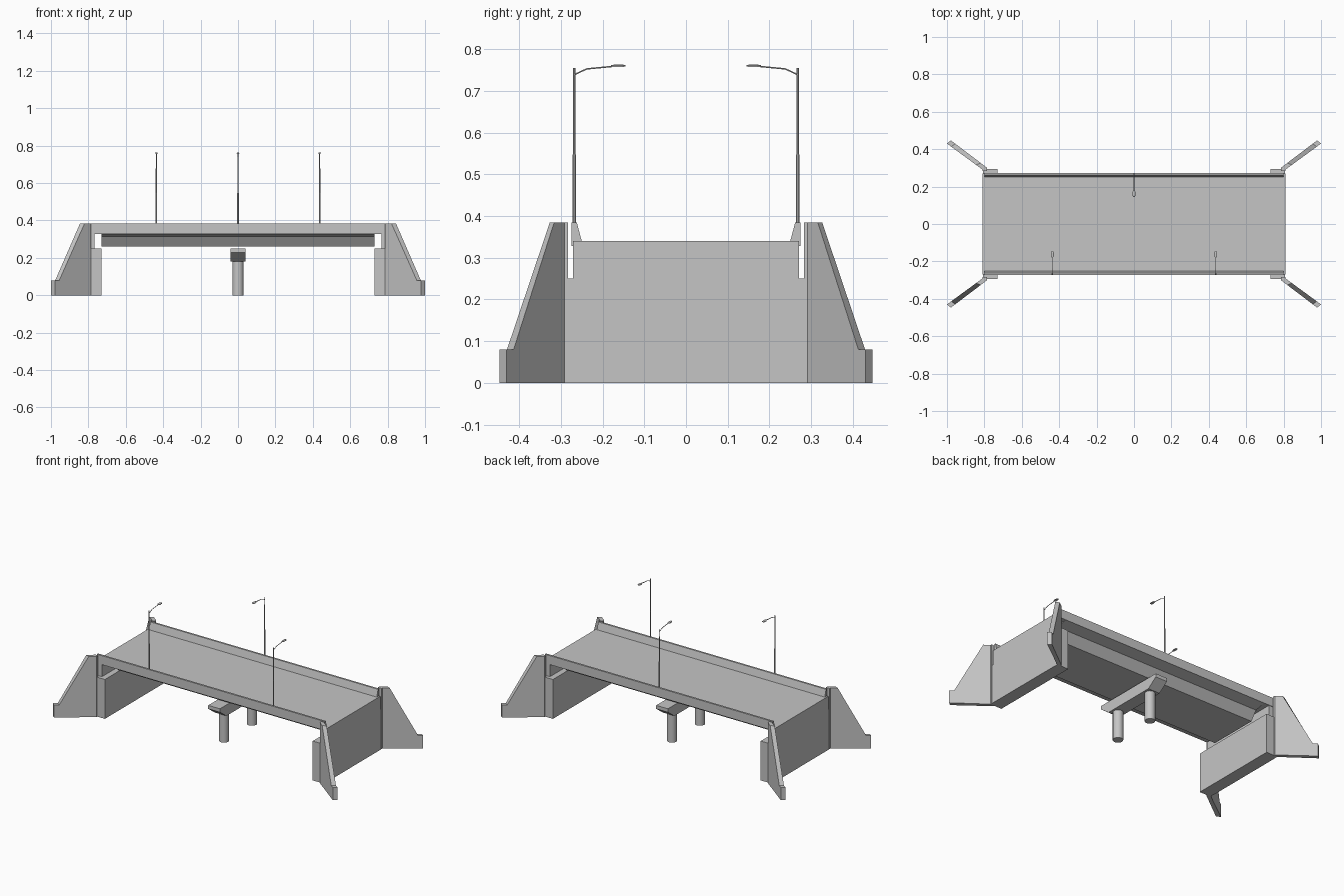
import bpy, bmesh, math
from mathutils import Vector

cube = bpy.data.objects.get("Cube")
if cube:
    bpy.data.objects.remove(cube, do_unlink=True)

concrete = bpy.data.materials.new("concrete_grey")
concrete.use_nodes = True
GREY = (0.56, 0.56, 0.56, 1)
concrete.diffuse_color = GREY
concrete.node_tree.nodes["Principled BSDF"].inputs["Base Color"].default_value = GREY


def loft(name, sections):
    """Skin a closed solid through matching rings of points."""
    bm = bmesh.new()
    rings = [[bm.verts.new(p) for p in ring] for ring in sections]
    n = len(rings[0])
    for a, b in zip(rings, rings[1:]):
        for i in range(n):
            j = (i + 1) % n
            bm.faces.new((a[i], a[j], b[j], b[i]))
    bm.faces.new(rings[0])
    bm.faces.new(rings[-1])
    bmesh.ops.recalc_face_normals(bm, faces=bm.faces)
    mesh = bpy.data.meshes.new(name)
    bm.to_mesh(mesh)
    bm.free()
    mesh.materials.append(concrete)
    obj = bpy.data.objects.new(name, mesh)
    bpy.context.collection.objects.link(obj)
    return obj


def along_x(name, half, x0, x1):
    """Mirror half a (y, z) profile and extrude it along x."""
    ring = half + [(-y, z) for y, z in reversed(half)]
    return loft(name, [[(x, y, z) for y, z in ring] for x in (x0, x1)])


def tube(name, path, radii, sides):
    """Straight or bent round bar whose rings face along the path."""
    path = [Vector(p) for p in path]
    rings = []
    for i, p in enumerate(path):
        d = path[min(i + 1, len(path) - 1)] - path[max(i - 1, 0)]
        turn = d.to_track_quat('Z', 'Y')
        angles = [2 * math.pi * k / sides for k in range(sides)]
        rings.append([p + turn @ Vector((math.cos(a), math.sin(a), 0)) * radii[i]
                      for a in angles])
    return loft(name, rings)


# Road slab with sloped parapets, and the box girder below
along_x("deck", [(.274, .328), (.274, .385), (.262, .385), (.25, .34)], -.8, .8)
along_x("box_girder", [(.27, .328), (.2, .315), (.16, .26)], -.73, .73)

# Middle pier: tapered cap on two round columns
along_x("pier_cap", [(.24, .25), (.24, .228), (.175, .18)], -.041, .041)
for name, y in (("front", -.14), ("back", .14)):
    col = tube(name + "_column", [(0, y, 0), (0, y, .182)], [.03, .03], 16)
    for poly in col.data.polygons:
        poly.use_smooth = len(poly.vertices) == 4
    col.data.set_sharp_from_angle(angle=math.radians(40))

# Abutments with splayed wing walls
for side, sx in (("left", 1), ("right", -1)):
    along_x(side + "_bearing_seat", [(.293, 0), (.293, .25)], sx * .73, sx * .808)
    along_x(side + "_back_wall", [(.271, 0), (.271, .34)], sx * .766, sx * .81)
    for end, sy in (("front", -1), ("back", 1)):
        stations = [((.81, .283), (.785, .283), .385)]
        near, far = Vector((.81, .291)), Vector((1, .43))
        near_out, far_out = Vector((.785, .3)), Vector((.979, .447))
        for t, h in ((0, .385), (.18, .385), (.88, .08), (1, .08)):
            stations.append((near.lerp(far, t), near_out.lerp(far_out, t), h))
        loft(f"{side}_{end}_wing_wall",
             [[(sx * p[0], sy * p[1], z) for p, z in ((a, 0), (b, 0), (b, h), (a, h))]
              for a, b, h in stations])

# Street lamps: stepped pole, bent arm and flat head leaning over the road
for name, x, s in (("front_left", .437, -1), ("front_right", -.437, -1), ("back", 0, 1)):
    y = s * .268
    tube(name + "_lamp_pole",
         [(x, y, .38), (x, y, .545), (x, y, .55), (x, y, .755)],
         [.0042, .0042, .003, .0026], 8)
    tube(name + "_lamp_arm",
         [(x, y, .739), (x, s * .238, .753), (x, s * .175, .759)],
         [.002, .002, .002], 6)
    head = []
    for py, w, h in ((.18, .004, .002), (.17, .008, .0035), (.152, .008, .0035), (.145, .004, .0015)):
        head.append([(x + a * w, s * py, .76 + b * h)
                     for a, b in ((-1, -.8), (1, -.8), (1, .3), (.5, 1), (-.5, 1), (-1, .3))])
    loft(name + "_lamp_head", head)
